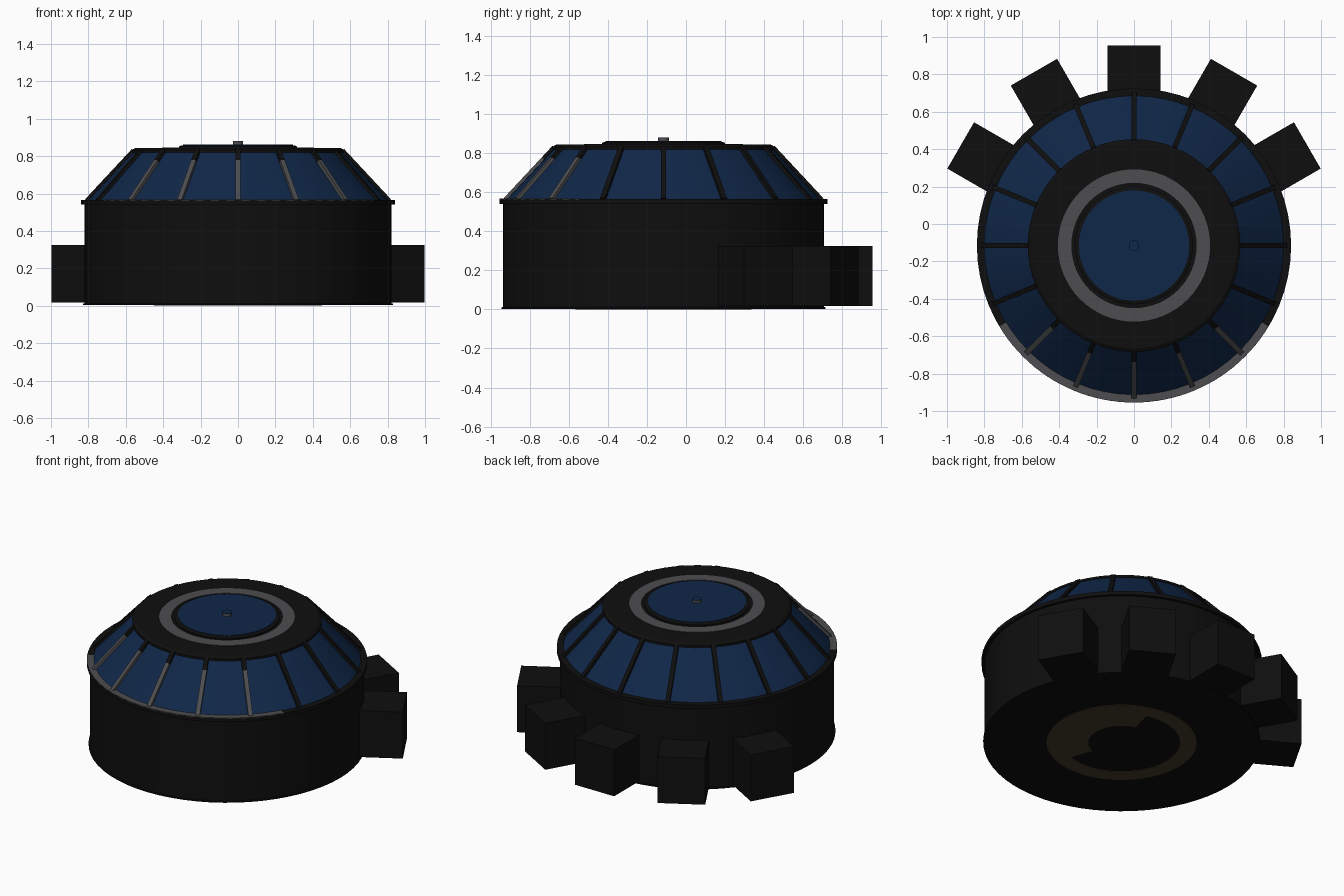
import bpy, math
from mathutils import Matrix, Vector

if "Cube" in bpy.data.objects:
    bpy.data.objects.remove(bpy.data.objects["Cube"])

CY = -0.115          # centre of the round body in y
SEG = 64


def mat(name, r, g, b):
    m = bpy.data.materials.new(name)
    m.diffuse_color = (r, g, b, 1)
    m.use_nodes = True
    m.node_tree.nodes["Principled BSDF"].inputs["Base Color"].default_value = m.diffuse_color
    return m


BLACK = mat("black", 0.0045, 0.0045, 0.0045)
BLUE = mat("dark blue glass", 0.005, 0.02, 0.065)
GREY = mat("grey metal", 0.075, 0.075, 0.08)
BROWN = mat("brown", 0.057, 0.038, 0.02)


def make(name, verts, faces, mats, smooth=False):
    me = bpy.data.meshes.new(name)
    me.from_pydata(verts, [], faces)
    me.update()
    for m in mats:
        me.materials.append(m)
    ob = bpy.data.objects.new(name, me)
    bpy.context.collection.objects.link(ob)
    if smooth:
        bpy.context.view_layer.objects.active = ob
        ob.select_set(True)
        bpy.ops.object.shade_smooth_by_angle(angle=math.radians(30))
        ob.select_set(False)
    return ob


def lathe(name, profile, mats, a0=0, a1=360, closed=False):
    """Revolve (radius, z) points, listed bottom to top, about the body axis."""
    full = a1 - a0 == 360
    n = max(4, round(SEG * (a1 - a0) / 360))
    cols = n if full else n + 1
    verts, faces = [], []
    k = len(profile)
    for i in range(cols):
        a = math.radians(a0 + (a1 - a0) * i / n)
        verts += [(r * math.cos(a), CY + r * math.sin(a), z) for r, z in profile]
    for i in range(n):
        j = (i + 1) % cols
        for p in range(k if closed else k - 1):
            q = (p + 1) % k
            faces.append((i * k + p, j * k + p, j * k + q, i * k + q))
    if full and not closed:      # close both ends with flat caps
        faces.append([i * k for i in reversed(range(cols))])
        faces.append([i * k + k - 1 for i in range(cols)])
    return make(name, verts, faces, mats, True)


def ring(name, r0, r1, z0, z1, m, a0=0, a1=360):
    return lathe(name, [(r0, z0), (r1, z0), (r1, z1), (r0, z1)], [m], a0, a1, True)


def beam(name, angle, quad, half, m):
    """Extrude a radial (radius, z) outline sideways, placed at an angle."""
    M = Matrix.Translation((0, CY, 0)) @ Matrix.Rotation(math.radians(angle), 4, 'Z')
    verts = [M @ Vector((r, s, z)) for s in (-half, half) for r, z in quad]
    faces = [(0, 1, 2, 3), (7, 6, 5, 4)]
    faces += [(i, i + 4, (i + 1) % 4 + 4, (i + 1) % 4) for i in range(4)]
    return make(name, verts, faces, [m])


# Main drum with base lip and rim
lathe("drum", [(0.83, 0.003), (0.83, 0.01), (0.822, 0.012), (0.822, 0.545)], [BLACK])
lathe("rim", [(0.84, 0.54), (0.84, 0.565)], [BLACK])
ring("rim_front_strip", 0.79, 0.84, 0.563, 0.568, GREY, -149, -31)

# Sloped glass and roof cap
lathe("sloped_glass", [(0.805, 0.56), (0.55, 0.832)], [BLUE])
lathe("roof_cap", [(0.568, 0.818), (0.568, 0.832), (0.55, 0.843)], [BLACK])

# Ribs between the panes; the front five are grey with black upper ends
for i in range(16):
    ang = i * 22.5
    front = 220 < ang < 320


    def span(t0, t1):
        def at(t, d):
            return (0.81 - 0.25 * t + d, 0.562 + 0.268 * t + d * 0.9)
        return [at(t0, -0.012), at(t0, 0.008), at(t1, 0.008), at(t1, -0.012)]

    if front:
        beam(f"rib_{i}", ang, span(0, 0.78), 0.0135, GREY)
        beam(f"rib_end_{i}", ang, span(0.78, 1), 0.0135, BLACK)
    else:
        beam(f"rib_{i}", ang, span(0, 1), 0.0135, BLACK)

# Roof ring, raised skylight and small knob
ring("roof_ring", 0.335, 0.407, 0.838, 0.846, GREY)
lathe("skylight_frame", [(0.315, 0.84), (0.315, 0.852), (0.30, 0.858)], [BLACK])
lathe("skylight_glass", [(0.295, 0.855), (0.295, 0.861)], [BLUE])
lathe("knob", [(0.028, 0.86), (0.028, 0.878)], [GREY])
lathe("knob_top", [(0.028, 0.878), (0.028, 0.88)], [BLUE])

# Five box bays around the back
for i in range(5):
    beam(f"bay_{i}", 30 + 30 * i, [(0.72, 0.018), (1.07, 0.018), (1.07, 0.325), (0.72, 0.325)],
         0.143, BLACK)

# Underside ring with its wider part
ring("underside_ring", 0.35, 0.45, 0.0, 0.005, BROWN)
ring("underside_plate", 0.2, 0.35, 0.0, 0.005, BROWN, -70, 75)
